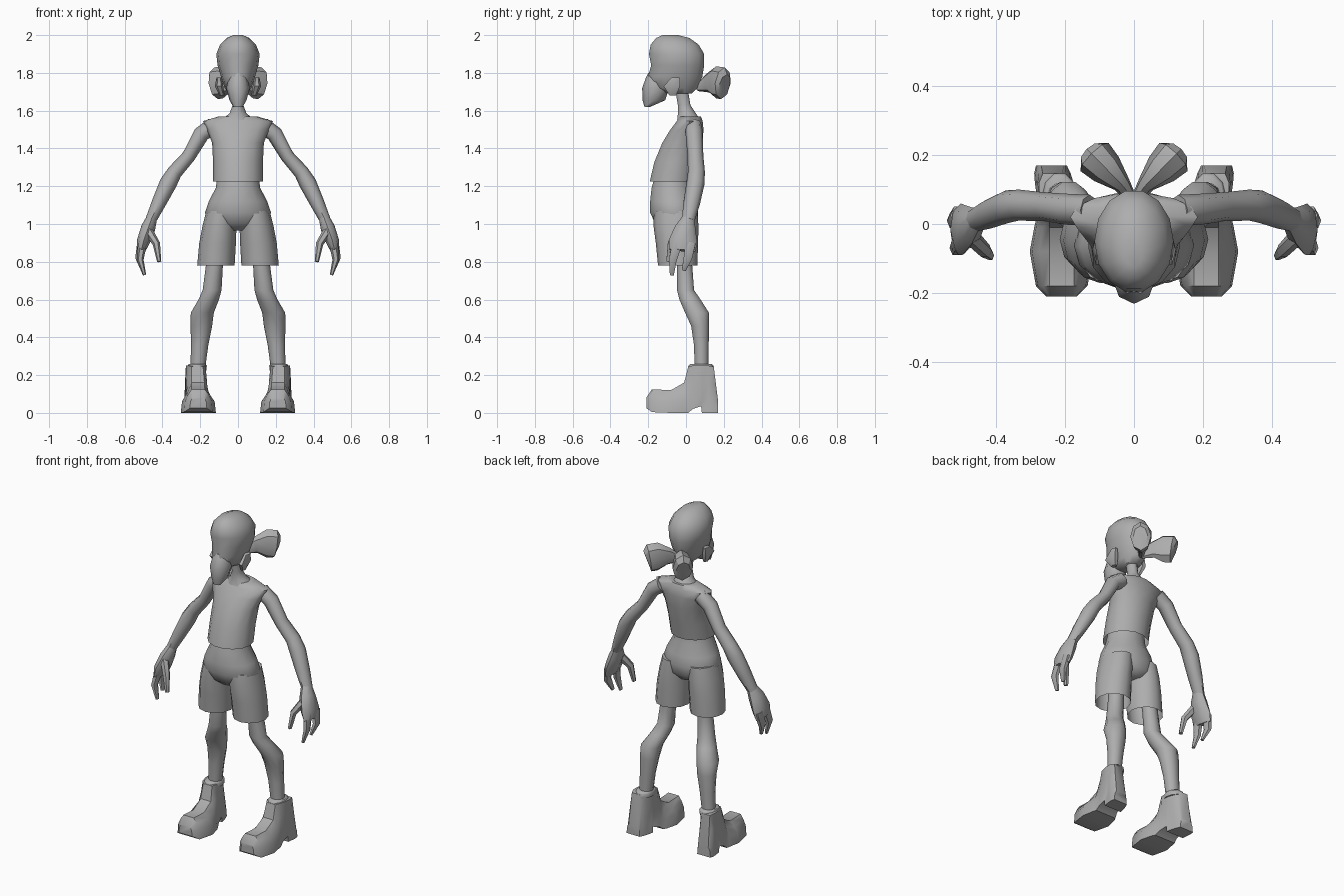
import bpy, bmesh, math
from mathutils import Vector

grey = bpy.data.materials.new("plain_grey")
grey.diffuse_color = (0.42, 0.42, 0.42, 1)


def skin(name, sections, mirror=False, caps=(True, True), angle=50):
    """Join a row of point loops into one smooth skinned part."""
    bm = bmesh.new()
    loops = [[bm.verts.new(p) for p in s] for s in sections]
    n = len(loops[0])
    for a, b in zip(loops, loops[1:]):
        for i in range(n):
            j = (i + 1) % n
            bm.faces.new((a[i], a[j], b[j], b[i]))
    if caps[0]:
        bm.faces.new(loops[0][::-1])
    if caps[1]:
        bm.faces.new(loops[-1])
    bmesh.ops.recalc_face_normals(bm, faces=bm.faces)
    me = bpy.data.meshes.new(name)
    bm.to_mesh(me)
    bm.free()
    me.materials.append(grey)
    ob = bpy.data.objects.new(name, me)
    bpy.context.collection.objects.link(ob)
    if mirror:
        ob.modifiers.new("mirror", 'MIRROR').use_mirror_merge = False
    bpy.ops.object.select_all(action='DESELECT')
    bpy.context.view_layer.objects.active = ob
    ob.select_set(True)
    bpy.ops.object.shade_smooth_by_angle(angle=math.radians(angle))
    return ob


def stack(name, rows, n=12, **kw):
    """Horizontal rings: (z, centre x, half width, front y, back y)."""
    secs = []
    for z, cx, w, y0, y1 in rows:
        secs.append([(cx + w * math.cos(t), (y0 + y1) / 2 + (y1 - y0) / 2 * math.sin(t), z)
                     for t in (2 * math.pi * i / n for i in range(n))])
    return skin(name, secs, **kw)


def limb(name, rows, n=8, ref=(0, 1, 0), **kw):
    """Rings square to a path: (x, y, z, half width, half depth along ref)."""
    pts = [Vector(r[:3]) for r in rows]
    secs = []
    for i, r in enumerate(rows):
        t = (pts[min(i + 1, len(pts) - 1)] - pts[max(i - 1, 0)]).normalized()
        v = Vector(ref)
        v = (v - t * v.dot(t)).normalized()
        u = v.cross(t)
        secs.append([pts[i] + u * r[3] * math.cos(a) + v * r[4] * math.sin(a)
                     for a in (2 * math.pi * k / n for k in range(n))])
    return skin(name, secs, mirror=True, **kw)


# Head, muzzle and ears
stack("head", [
    (1.69, 0, .045, -.10, .03), (1.72, 0, .07, -.19, .065), (1.78, 0, .09, -.205, .09),
    (1.84, 0, .108, -.188, .10), (1.90, 0, .115, -.20, .10), (1.95, 0, .095, -.19, .07),
    (1.985, 0, .06, -.16, .02), (2.0, 0, .025, -.125, -.04)], n=14)
stack("muzzle", [
    (1.62, 0, .025, -.22, -.19), (1.655, 0, .045, -.23, -.11), (1.72, 0, .062, -.232, -.09),
    (1.775, 0, .05, -.212, -.10), (1.80, 0, .03, -.20, -.12)], n=8)
stack("ear", [
    (1.68, .085, .014, -.09, -.05), (1.73, .10, .022, -.125, -.025),
    (1.775, .10, .014, -.08, -.03)], n=6, mirror=True)

# Flared pigtails behind the head
limb("pigtail", [
    (.0, .06, 1.72, .014, .018), (.035, .115, 1.745, .026, .05), (.08, .16, 1.75, .05, .085),
    (.115, .195, 1.745, .058, .085), (.125, .205, 1.74, .04, .055)], ref=(0, 0, 1), angle=30)

# Shirt with shoulders and neck
stack("shirt", [
    (1.225, 0, .132, -.195, .05), (1.33, 0, .132, -.17, .07), (1.43, 0, .137, -.128, .09),
    (1.50, 0, .165, -.085, .095), (1.545, 0, .185, -.05, .09), (1.57, 0, .10, -.035, .08)],
    n=14, caps=(False, True))
stack("neck", [
    (1.55, 0, .09, -.05, .08), (1.585, 0, .045, -.045, .055), (1.63, 0, .028, -.045, .025),
    (1.72, 0, .03, -.06, .01)], n=10)

# Arms
limb("arm", [
    (.13, .04, 1.52, .045, .045), (.195, .043, 1.475, .043, .045), (.26, .05, 1.36, .036, .042),
    (.335, .055, 1.275, .040, .045), (.37, .05, 1.215, .046, .048), (.42, .03, 1.11, .038, .044),
    (.462, .012, 1.02, .029, .034)])

# Hands: palm, two fingers and a thumb
limb("palm", [
    (.455, .014, 1.035, .028, .032), (.475, -.003, .98, .038, .055),
    (.50, -.015, .91, .035, .075), (.512, -.02, .86, .022, .07)])
FINGERS = {
    "outer_finger": [(.51, .025, .90, .024, .03), (.526, .01, .82, .018, .026),
                     (.505, -.012, .755, .009, .012)],
    "inner_finger": [(.505, -.045, .90, .024, .03), (.518, -.07, .81, .018, .024),
                     (.495, -.075, .73, .009, .012)],
    "thumb": [(.475, -.035, .965, .024, .026), (.432, -.078, .895, .020, .022),
              (.417, -.092, .80, .011, .014)],
}
for finger, path in FINGERS.items():
    limb(finger, path, n=6)

# Shorts: hips and two open legs
stack("shorts_hips", [
    (.965, 0, .05, -.12, .03), (1.0, 0, .155, -.165, .06), (1.06, 0, .175, -.193, .068),
    (1.12, 0, .155, -.193, .06), (1.19, 0, .118, -.185, .035), (1.26, 0, .108, -.165, .03)], n=14)
stack("shorts_leg", [
    (.78, .117, .099, -.148, .06), (.90, .108, .097, -.16, .064), (.99, .098, .09, -.172, .066),
    (1.07, .085, .083, -.17, .06)], n=12, mirror=True, caps=(False, True))

# Bare legs
stack("leg", [
    (.98, .11, .05, -.07, .04), (.78, .125, .045, -.05, .035), (.65, .137, .05, -.05, .045),
    (.60, .155, .054, -.038, .08), (.53, .189, .061, -.008, .125), (.46, .194, .057, .025, .125),
    (.36, .203, .046, .04, .122), (.22, .214, .038, .045, .12)], n=10, mirror=True)

# Boots: sections from toe to heel (y, centre x, bottom z, top z, sole half width, top half width)
BOOT = [
    (-.21, .21, .025, .08, .045, .03), (-.18, .21, .004, .125, .075, .035),
    (-.08, .21, 0, .12, .093, .035), (-.01, .212, 0, .16, .078, .034),
    (.012, .215, 0, .245, .07, .03), (.035, .218, .02, .25, .064, .046),
    (.08, .225, .035, .25, .058, .05), (.084, .225, 0, .25, .058, .05),
    (.12, .232, 0, .25, .056, .044), (.147, .237, 0, .245, .053, .028),
    (.17, .24, 0, .06, .045, .03)]
boot = []
for y, cx, zb, zt, wb, wt in BOOT:
    zm = zb + min(.06, (zt - zb) * .6)
    wm = wt + (wb * .93 - wt) * .55
    zu = zm + (zt - zm) * .55
    half = [(wb, zb), (wb * .93, zm), (wm, zu), (wt, zt)]
    boot.append([(cx + w, y, z) for w, z in half] + [(cx - w, y, z) for w, z in half[::-1]])
skin("boot", boot, mirror=True, angle=40)

# Boot cuff
stack("boot_cuff", [
    (.225, .216, .049, .012, .148), (.25, .216, .051, .01, .15), (.258, .216, .045, .02, .14)],
    n=10, mirror=True)
